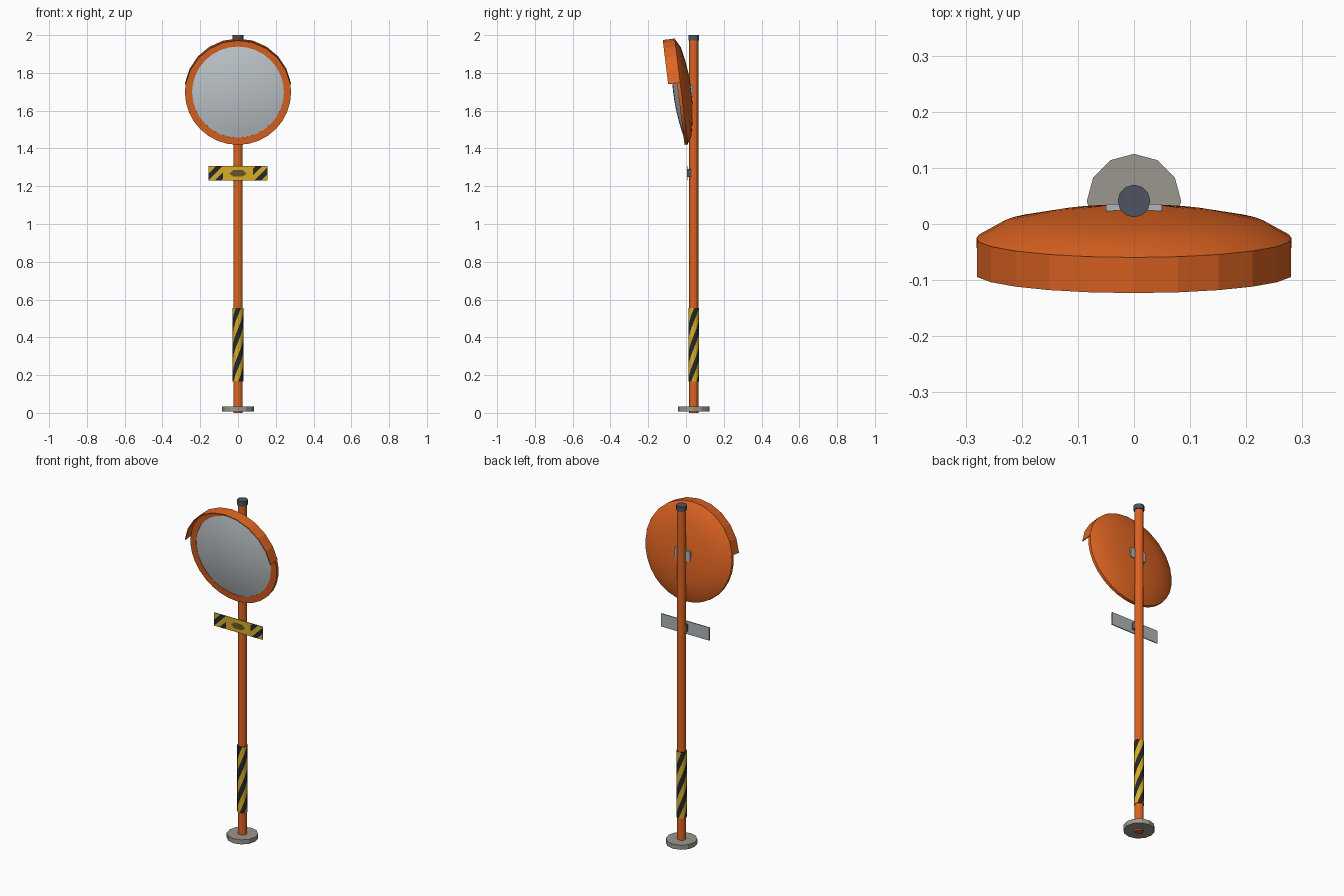
import bpy, bmesh, math
from mathutils import Matrix, Vector

if "Cube" in bpy.data.objects:
    bpy.data.objects.remove(bpy.data.objects["Cube"])

def mat(name, c):
    m = bpy.data.materials.new(name)
    m.diffuse_color = (*c, 1)
    m.use_nodes = True
    m.node_tree.nodes["Principled BSDF"].inputs["Base Color"].default_value = m.diffuse_color
    return m

ORANGE = mat("orange paint", (0.73, 0.127, 0.016))
MIRROR = mat("mirror silver", (0.54, 0.59, 0.62))
METAL = mat("sign metal", (0.42, 0.46, 0.48))
STONE = mat("base grey", (0.32, 0.31, 0.27))
CAP = mat("dark cap", (0.08, 0.088, 0.115))
YELLOW = mat("hazard yellow", (0.68, 0.42, 0.02))
BLACK = mat("hazard black", (0.018, 0.02, 0.022))
OLIVE = mat("emblem olive", (0.13, 0.09, 0.02))
PY = 0.041                                   # pole centre in y
TILT = Matrix.Translation((0, -0.025, 1.70)) @ Matrix.Rotation(math.radians(7), 4, 'X')

def finish(name, bm, mats, smooth=None, normals=True):
    if normals:
        bmesh.ops.recalc_face_normals(bm, faces=bm.faces)
    me = bpy.data.meshes.new(name)
    bm.to_mesh(me)
    bm.free()
    ob = bpy.data.objects.new(name, me)
    bpy.context.collection.objects.link(ob)
    for m in mats:
        me.materials.append(m)
    if smooth:
        bpy.ops.object.select_all(action='DESELECT')
        ob.select_set(True)
        bpy.context.view_layer.objects.active = ob
        bpy.ops.object.shade_smooth_by_angle(angle=math.radians(smooth))
    return ob

def cylinder(name, r, z0, z1, m, n=12):
    bm = bmesh.new()
    bmesh.ops.create_cone(bm, cap_ends=True, segments=n, radius1=r, radius2=r, depth=z1 - z0,
                          matrix=Matrix.Translation((0, PY, (z0 + z1) / 2)))
    finish(name, bm, [m])

def box(name, x, y0, y1, z0, z1, m):
    bm = bmesh.new()
    bmesh.ops.create_cube(bm, size=1)
    bmesh.ops.scale(bm, vec=(2 * x, y1 - y0, z1 - z0), verts=bm.verts)
    bmesh.ops.translate(bm, vec=(0, (y0 + y1) / 2, (z0 + z1) / 2), verts=bm.verts)
    finish(name, bm, [m])

def lathe(name, profile, m, n=32, smooth=30):
    """Turn (radius, y) points about the tilted mirror axis."""
    bm = bmesh.new()
    vs = [bm.verts.new((r, y, 0)) for r, y in profile]
    es = [bm.edges.new(p) for p in zip(vs, vs[1:])]
    bmesh.ops.spin(bm, geom=vs + es, axis=(0, 1, 0), cent=(0, 0, 0), angle=math.tau, steps=n)
    bmesh.ops.remove_doubles(bm, verts=bm.verts, dist=1e-5)
    bmesh.ops.transform(bm, matrix=TILT, verts=bm.verts)
    return finish(name, bm, [m], smooth)

def cut(bm, co, no, outer=False):
    bmesh.ops.bisect_plane(bm, geom=bm.verts[:] + bm.edges[:] + bm.faces[:],
                           plane_co=co, plane_no=no, clear_outer=outer)

# post, base and cap
cylinder("post", 0.024, 0.0, 1.98, ORANGE)
cylinder("base_disc", 0.084, 0.008, 0.035, STONE)
cylinder("post_cap", 0.029, 1.972, 2.0, CAP)

# hazard sleeve: a helical grid trimmed at top and bottom
bm = bmesh.new()
R, RISE, HALF = 0.028, 0.035, 0.07
for i in range(12):
    for j in range(-6, 10):
        quad = []
        for di, dj in ((0, 0), (1, 0), (1, 1), (0, 1)):
            a = math.tau * (i + di) / 12
            quad.append(bm.verts.new((R * math.cos(a), PY + R * math.sin(a),
                                      0.13 + RISE * (i + di) + HALF * (j + dj))))
        bm.faces.new(quad).material_index = j % 2
bmesh.ops.remove_doubles(bm, verts=bm.verts, dist=1e-5)
cut(bm, (0, 0, 0.165), (0, 0, -1), True)
cut(bm, (0, 0, 0.555), (0, 0, 1), True)
for z in (0.165, 0.555):                     # closing rings
    edges = [e for e in bm.edges if e.is_boundary and all(abs(v.co.z - z) < 1e-4 for v in e.verts)]
    bmesh.ops.contextual_create(bm, geom=edges)
finish("hazard_sleeve", bm, [YELLOW, BLACK])

# mirror housing with dished back, and convex mirror
lathe("mirror_housing", [(0.243, -0.005), (0.243, -0.017), (0.281, -0.017), (0.281, 0.0), (0.235, 0.026),
                         (0.16, 0.041), (0.08, 0.051), (0, 0.054)], ORANGE)
lathe("mirror_glass", [(0.244 * k / 6, -0.015 - 0.028 * (1 - (k / 6) ** 2)) for k in range(7)], MIRROR)

# hood over the upper rim
bm = bmesh.new()
cols = []
for k in range(11):
    a = math.radians(10 + 16 * k)
    cols.append([bm.verts.new((r * math.cos(a), y, r * math.sin(a)))
                 for r, y in ((0.279, 0), (0.279, -0.064), (0.284, -0.064), (0.284, 0))])
for p, q in zip(cols, cols[1:]):
    for k in range(4):
        bm.faces.new((p[k], p[(k + 1) % 4], q[(k + 1) % 4], q[k]))
bm.faces.new(cols[0])
bm.faces.new(cols[-1])
bmesh.ops.transform(bm, matrix=TILT, verts=bm.verts)
finish("hood", bm, [ORANGE])

# brackets
box("mirror_bracket", 0.05, 0.019, 0.036, 1.675, 1.733, METAL)
box("sign_bracket", 0.02, 0.008, 0.03, 1.25, 1.29, CAP)

# sign board: metal back, yellow face with cut diagonal stripes at both ends
SZ = 1.268
box("sign_board", 0.157, 0.004, 0.009, SZ - 0.038, SZ + 0.038, METAL)
bm = bmesh.new()
corners = [(-0.157, -0.038), (0.157, -0.038), (0.157, 0.038), (-0.157, 0.038)]
bm.faces.new([bm.verts.new((x, 0.003, SZ + z)) for x, z in corners])
for x in (-0.08, 0.08):
    cut(bm, (x, 0, 0), (1, 0, 0))
for k in range(-1, 6):
    for w in (0, 0.035):
        cut(bm, (-0.155 + 0.07 * k + w, 0, SZ), (1, 0, -1))
for f in bm.faces:
    c = f.calc_center_median()
    u = (c.x - (c.z - SZ) + 0.155) % 0.07
    f.material_index = int(abs(c.x) > 0.08 and u < 0.035)
finish("sign_face", bm, [YELLOW, BLACK], normals=False)

# double-pointed emblem in the middle of the sign
bm = bmesh.new()
pts = [(-0.045, 0), (-0.025, -0.017), (0.025, -0.017), (0.045, 0), (0.025, 0.017), (-0.025, 0.017)]
bm.faces.new([bm.verts.new((x, 0.0015, SZ + z)) for x, z in pts])
finish("sign_emblem", bm, [OLIVE], normals=False)
